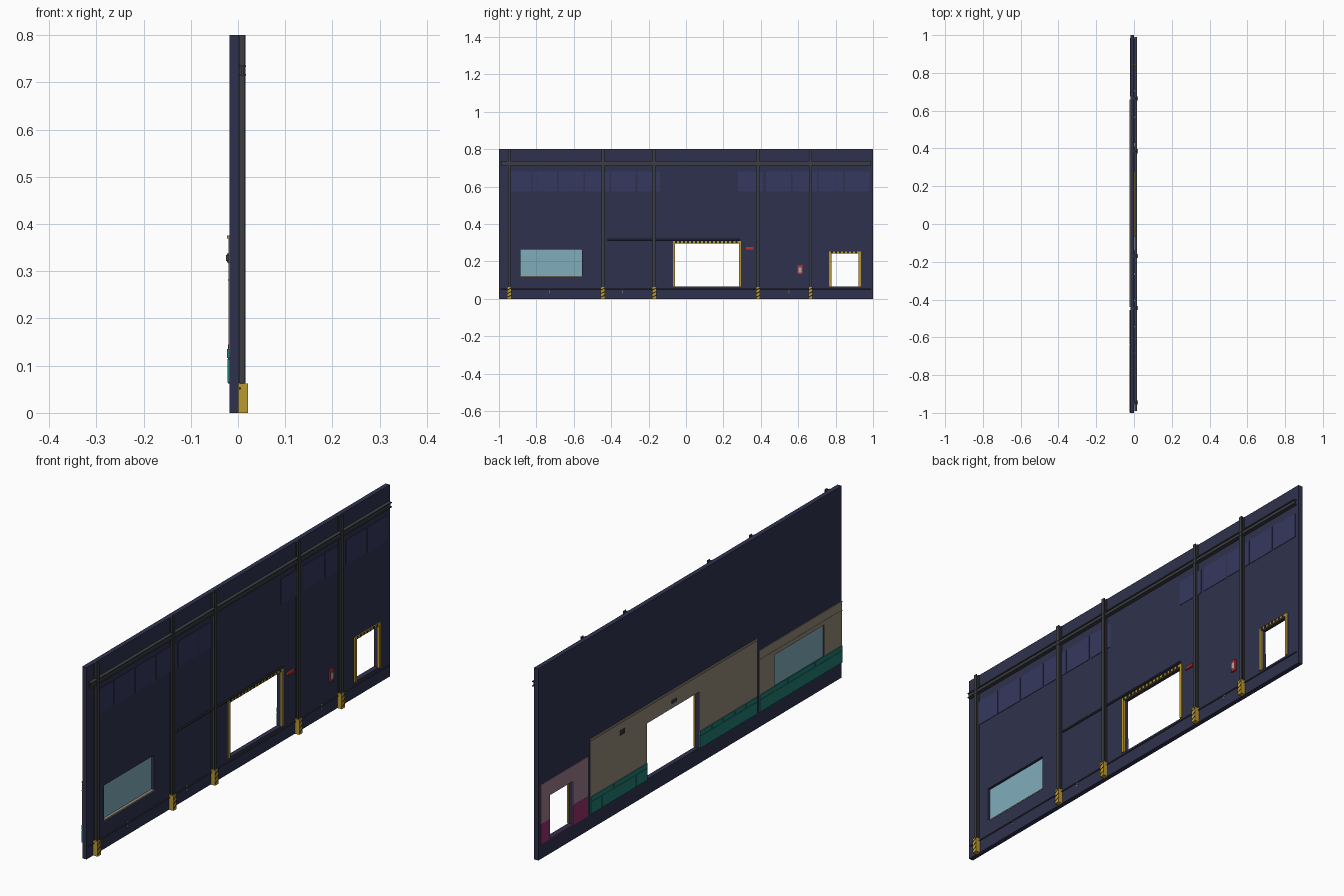
import bpy, bmesh, math

if "Cube" in bpy.data.objects:
    bpy.data.objects.remove(bpy.data.objects["Cube"])

def mat(name, r, g, b):
    m = bpy.data.materials.new(name)
    m.diffuse_color = (r, g, b, 1)
    m.use_nodes = True
    m.node_tree.nodes["Principled BSDF"].inputs["Base Color"].default_value = m.diffuse_color
    return m

NAVY = mat("navy", .028, .031, .075)
PANE = mat("dark_pane", .035, .04, .11)
STEEL = mat("steel", .045, .048, .055)
YELLOW = mat("yellow", .50, .32, .03)
BLACK = mat("black", .02, .018, .015)
BEIGE = mat("beige", .30, .25, .18)
GREEN = mat("green", .015, .20, .16)
PINK = mat("pink", .33, .20, .25)
MAGENTA = mat("magenta", .30, .03, .15)
GLASS = mat("glass", .22, .42, .50)
RED = mat("red", .5, .03, .03)
GREY = mat("grey", .4, .4, .42)

def finish(name, bm, m):
    bmesh.ops.recalc_face_normals(bm, faces=bm.faces)
    me = bpy.data.meshes.new(name)
    bm.to_mesh(me)
    bm.free()
    ob = bpy.data.objects.new(name, me)
    bpy.context.collection.objects.link(ob)
    me.materials.append(m)
    return ob

def add_box(bm, x0, x1, y0, y1, z0, z1):
    vs = bmesh.ops.create_cube(bm, size=1)["verts"]
    for v in vs:
        v.co = ((x0 + x1) / 2 + v.co.x * (x1 - x0),
                (y0 + y1) / 2 + v.co.y * (y1 - y0),
                (z0 + z1) / 2 + v.co.z * (z1 - z0))

def boxes(name, m, *dims):
    bm = bmesh.new()
    for d in dims:
        add_box(bm, *d)
    return finish(name, bm, m)

def slab(name, m, x0, x1, y0, y1, z0, z1, holes=()):
    """Slab across y and z with rectangular openings."""
    cl = lambda v, a, b: min(max(v, a), b)
    ys = sorted({y0, y1} | {cl(v, y0, y1) for h in holes for v in h[:2]})
    zs = sorted({z0, z1} | {cl(v, z0, z1) for h in holes for v in h[2:]})
    bm = bmesh.new()
    grid = {(y, z): bm.verts.new((x0, y, z)) for y in ys for z in zs}
    for a, b in zip(ys, ys[1:]):
        for c, d in zip(zs, zs[1:]):
            if any(h[0] < (a + b) / 2 < h[1] and h[2] < (c + d) / 2 < h[3] for h in holes):
                continue
            bm.faces.new([grid[p] for p in ((a, c), (b, c), (b, d), (a, d))])
    bmesh.ops.delete(bm, geom=[v for v in bm.verts if not v.link_faces], context='VERTS')
    ext = bmesh.ops.extrude_face_region(bm, geom=bm.faces[:], use_keep_orig=True)
    for g in ext["geom"]:
        if isinstance(g, bmesh.types.BMVert):
            g.co.x = x1
    return finish(name, bm, m)

def pipe(name, m, x, z, y0, y1, r):
    bpy.ops.mesh.primitive_cylinder_add(vertices=10, radius=r, depth=y1 - y0,
        location=(x, (y0 + y1) / 2, z), rotation=(math.pi / 2, 0, 0))
    ob = bpy.context.object
    ob.name = name
    ob.data.materials.append(m)
    bpy.ops.object.shade_smooth_by_angle()

BIG = (-.06, .285, .065, .30)
SMALL = (.775, .925, .065, .245)
WINDOW = (-.885, -.555, .12, .265)
HOLES = (BIG, SMALL, WINDOW)

# Main wall, window pane and sill
slab("wall", NAVY, -.0185, .001, -1, 1, 0, .8, HOLES)
boxes("window_glass", GLASS, (-.012, -.010, *WINDOW))
boxes("window_sill", BEIGE, (-.02, .002, WINDOW[0], WINDOW[1], .117, .121))

# Room-side coloured cladding
slab("pink_cladding", PINK, -.0203, -.0185, .675, .985, .145, .31, HOLES)
slab("magenta_wainscot", MAGENTA, -.0208, -.0185, .675, .985, .062, .145, HOLES)
slab("beige_cladding_middle", BEIGE, -.0203, -.0185, -.44, .66, .135, .37, HOLES)
slab("beige_cladding_end", BEIGE, -.0203, -.0185, -1, -.455, .135, .318, HOLES)
boxes("cladding_caps", BEIGE, (-.0235, -.0185, -.44, .66, .369, .376),
      (-.0215, -.0185, -1, -.455, .279, .283), (-.0215, -.0185, -1, -.455, .316, .32))

# Tiled green wainscot with small joints
tiles = []
for a, b, n in ((.285, .66, 5), (-.44, -.06, 5), (-1, -.455, 3)):
    w = (b - a) / n
    for i in range(n):
        y0, y1 = a + i * w + .0008, a + (i + 1) * w - .0008
        tiles += [(-.0225, -.0185, y0, y1, .064, .114), (-.0235, -.0185, y0, y1, .116, .135)]
boxes("green_wainscot", GREEN, *tiles)

# Small fixtures on the room side
boxes("wall_switch_plate", STEEL, (-.0235, -.02, .435, .448, .319, .338),
      (-.0235, -.02, .452, .465, .319, .338))
boxes("door_lamp", STEEL, (-.025, -.02, .095, .125, .322, .334))

# High dark panes on the outer side
for c in (-.885, -.755, -.615, -.475, -.335, -.2, .345, .495, .635, .775, .915):
    w = .06 if c in (-.2, -.885) else .066
    boxes("upper_pane", PANE, (.001, .0028, c - w, c + w, .575, .68))

# Columns as I-sections with hazard-striped feet
for c in (-.945, -.445, -.17, .385, .665):
    boxes("column", STEEL, (.001, .004, c - .008, c + .008, .06, .8),
          (.004, .013, c - .0025, c + .0025, .06, .8),
          (.013, .016, c - .008, c + .008, .06, .8))
    boxes("column_foot", YELLOW, (.001, .021, c - .011, c + .011, 0, .062))
    bm = bmesh.new()
    for k in range(3):
        z = .006 + k * .019
        quad = [(.0213, c - .011, z), (.0213, c + .011, z + .01),
                (.0213, c + .011, z + .016), (.0213, c - .011, z + .006)]
        bm.faces.new([bm.verts.new(p) for p in quad])
    finish("foot_stripes", bm, BLACK)

# Long overhead rail and cable pipes
boxes("overhead_rail", STEEL, (.002, .017, -.99, .99, .732, .736),
      (.007, .012, -.99, .99, .718, .732), (.002, .017, -.99, .99, .714, .718))
pipe("door_rail", STEEL, .008, .315, -.42, .29, .004)
pipe("low_pipe", STEEL, .004, .052, -.99, .99, .0025)

# Yellow door frames with striped lintels
for y0, y1, z0, z1 in (BIG, SMALL):
    boxes("door_frame", YELLOW, (-.002, .006, y0 - .01, y0 + .002, z0, z1 + .008),
          (-.002, .006, y1 - .002, y1 + .01, z0, z1 + .008),
          (-.002, .006, y0, y1, z1 - .003, z1 + .008))
    n = round((y1 - y0) / .022)
    s = (y1 - y0) / n
    boxes("lintel_stripes", BLACK, *[(.005, .0065, y0 + i * s, y0 + (i + .5) * s,
          z1 - .003, z1 + .008) for i in range(n)])

# Red fixtures and small sockets on the outer side
boxes("alarm_lamp", RED, (.001, .009, .32, .362, .265, .276))
boxes("extinguisher_box", RED, (.001, .008, .597, .623, .132, .18))
boxes("extinguisher_window", GREY, (.008, .009, .602, .618, .142, .168))
for c in (-.73, -.34, .55):
    boxes("socket", GREY, (.001, .004, c - .003, c + .003, .034, .040),
          (.001, .004, c - .003, c + .003, .046, .056))
